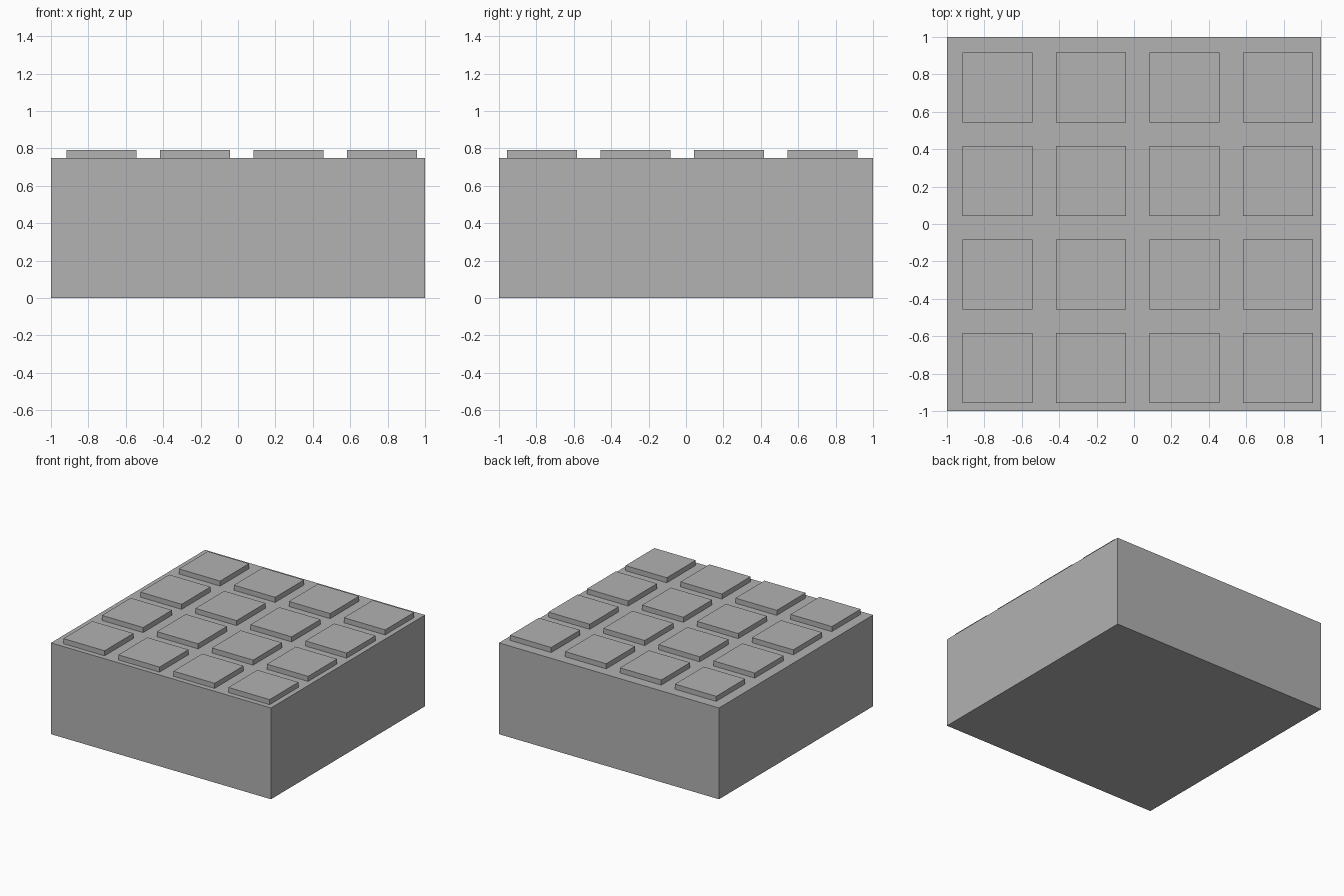
import bpy

cube = bpy.data.objects.get("Cube")
if cube:
    bpy.data.objects.remove(cube, do_unlink=True)

# Single plain grey
grey = bpy.data.materials.new("plain_grey")
grey.use_nodes = True
colour = (0.445, 0.445, 0.445, 1)
grey.diffuse_color = colour
grey.node_tree.nodes["Principled BSDF"].inputs["Base Color"].default_value = colour


def box(name, low, size):
    """Flat-sided box from its lowest corner and its size."""
    centre = [a + s / 2 for a, s in zip(low, size)]
    bpy.ops.mesh.primitive_cube_add(size=1, location=centre)
    obj = bpy.context.object
    obj.name = name
    obj.scale = size
    bpy.ops.object.transform_apply(location=False, rotation=False, scale=True)
    obj.data.materials.append(grey)
    return obj


UNIT = 1 / 24
BODY_HEIGHT = 18 * UNIT
PITCH = 12 * UNIT
STUD_WIDTH = 9 * UNIT
STUD_HEIGHT = UNIT

# Main block
box("body", (-1, -1, 0), (2, 2, BODY_HEIGHT))

# Four by four raised square studs, slightly off centre
for row in range(4):
    for column in range(4):
        corner = (-1 + 2 * UNIT + column * PITCH, -1 + UNIT + row * PITCH, BODY_HEIGHT)
        box(f"stud_row{row + 1}_column{column + 1}", corner,
            (STUD_WIDTH, STUD_WIDTH, STUD_HEIGHT))
